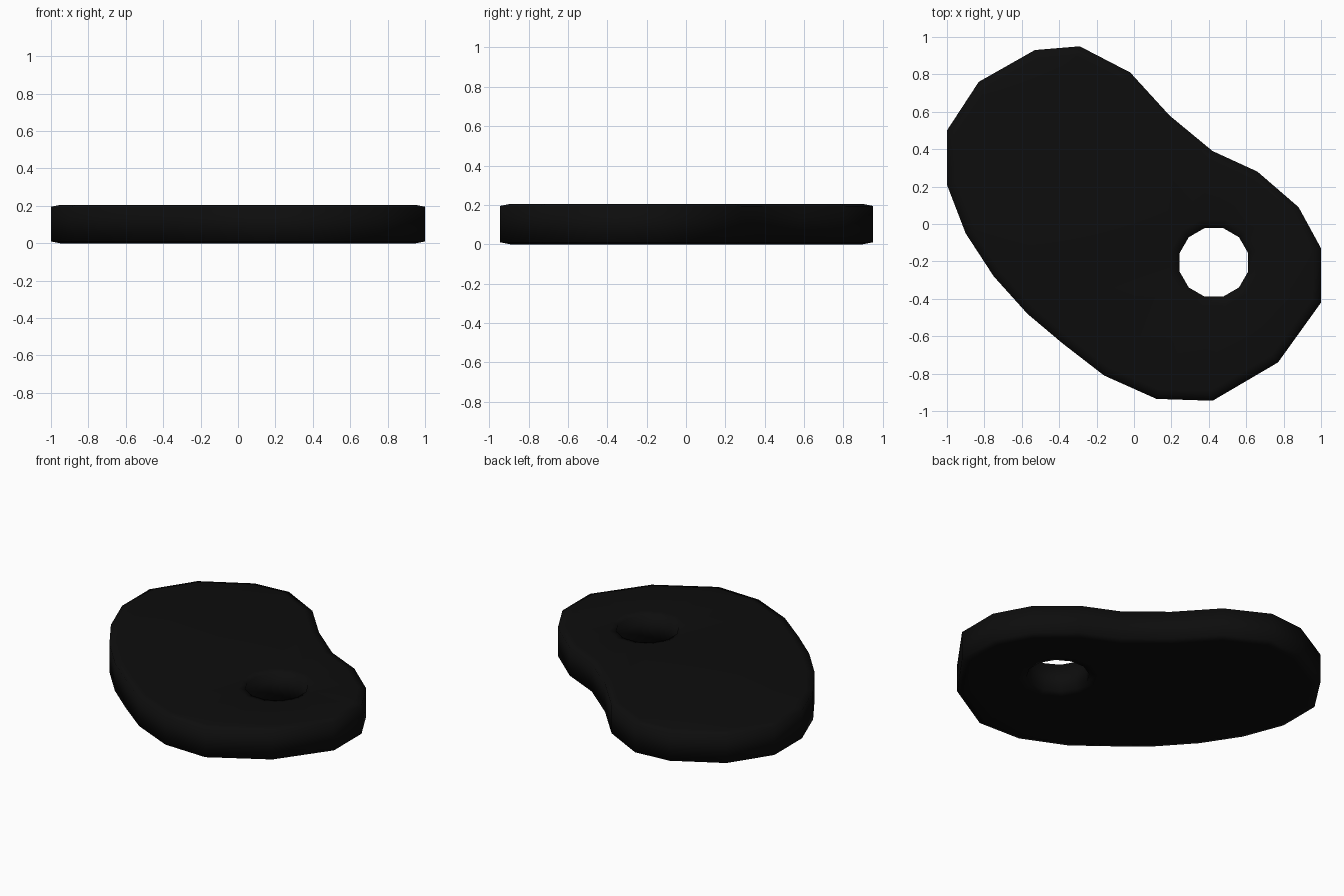
import bpy, bmesh, math
from mathutils import Vector

if "Cube" in bpy.data.objects:
    bpy.data.objects.remove(bpy.data.objects["Cube"])

H, INSET, DROP = 0.205, 0.05, 0.01

# Kidney outline, clockwise seen from above
outline = [(-.29, .95), (-.02, .81), (.19, .58), (.42, .39), (.66, .28),
           (.88, .09), (1, -.13), (1, -.42), (.77, -.74), (.42, -.945),
           (.12, -.935), (-.16, -.81), (-.38, -.64), (-.57, -.48), (-.75, -.28),
           (-.90, -.05), (-1, .21), (-1, .50), (-.83, .76), (-.53, .93)]
outline = [Vector(p) for p in outline]


def inset(points, d):
    """Move a clockwise outline inward by d with mitred corners."""
    result = []
    for i, p in enumerate(points):
        a = (p - points[i - 1]).normalized()
        b = (points[(i + 1) % len(points)] - p).normalized()
        na, nb = Vector((a.y, -a.x)), Vector((b.y, -b.x))
        result.append(p + (na + nb) * d / (1 + na.dot(nb)))
    return result


def thumb_circle(r):
    return [Vector((.427 + r * math.cos(math.radians(15 + 30 * i)),
                    -.205 + r * math.sin(math.radians(15 + 30 * i)))) for i in range(12)]


bm = bmesh.new()


def stacked_wall(wide, narrow):
    """Wall with eased rims; returns the bottom and top rings."""
    rings = [[bm.verts.new((p.x, p.y, z)) for p in pts] for pts, z in
             ((narrow, 0), (wide, DROP), (wide, H - DROP), (narrow, H))]
    for lo, hi in zip(rings, rings[1:]):
        for i in range(len(lo)):
            j = (i + 1) % len(lo)
            bm.faces.new((lo[i], lo[j], hi[j], hi[i]))
    return rings[0], rings[3]


outer = stacked_wall(outline, inset(outline, INSET))
hole = stacked_wall(thumb_circle(.19), thumb_circle(.19 + INSET))

# Flat top and bottom around the thumb hole
for level in (0, 1):
    edges = [bm.edges.get((ring[i - 1], ring[i]))
             for ring in (outer[level], hole[level]) for i in range(len(ring))]
    bmesh.ops.triangle_fill(bm, edges=edges, use_beauty=True, use_dissolve=False)

bmesh.ops.recalc_face_normals(bm, faces=bm.faces[:])
for f in bm.faces:
    f.smooth = True

mesh = bpy.data.meshes.new("palette_board")
bm.to_mesh(mesh)
bm.free()
board = bpy.data.objects.new("palette_board", mesh)
bpy.context.collection.objects.link(board)

black = bpy.data.materials.new("near_black")
black.diffuse_color = (.004, .004, .004, 1)
black.use_nodes = True
black.node_tree.nodes["Principled BSDF"].inputs["Base Color"].default_value = black.diffuse_color
mesh.materials.append(black)
